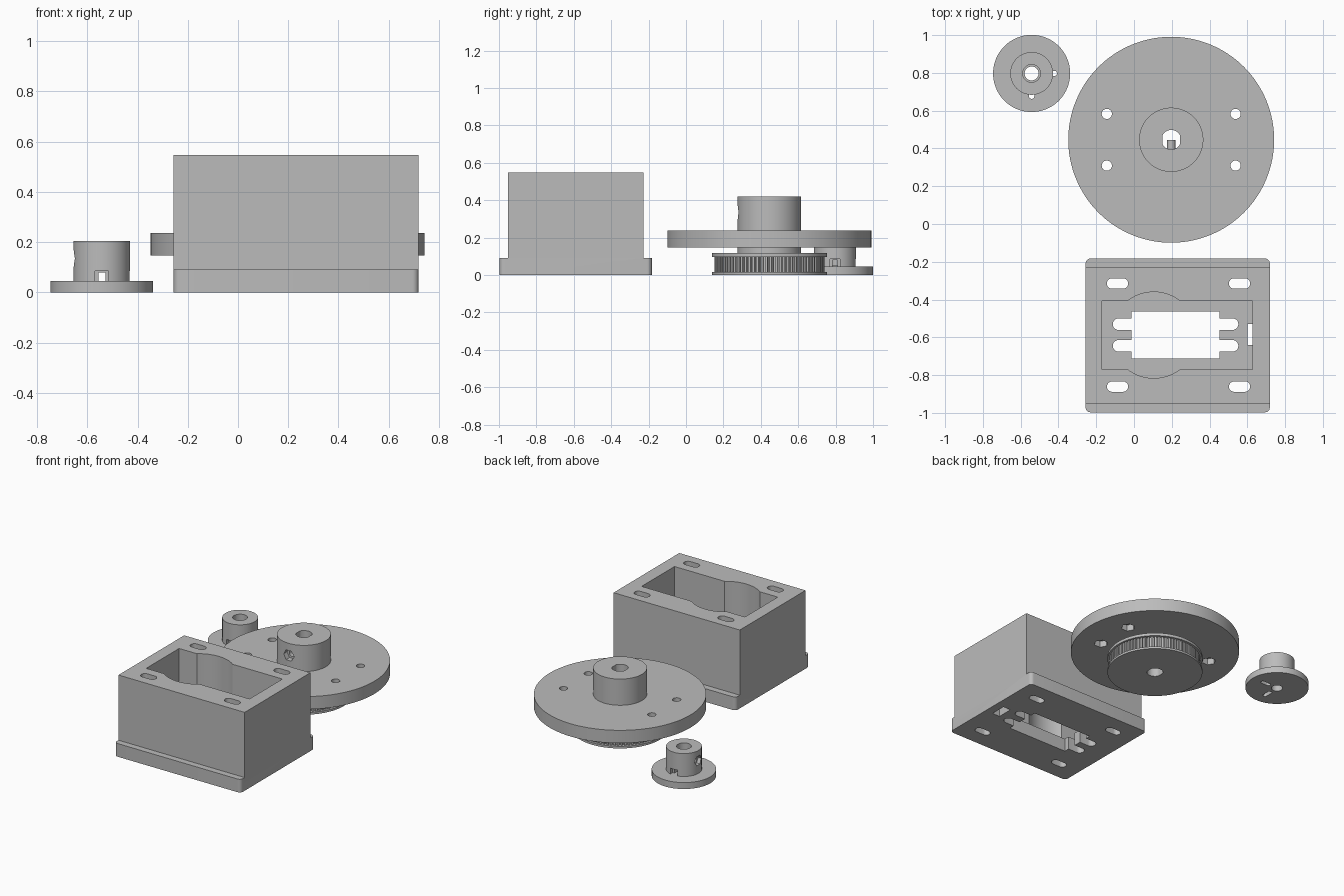
import bpy, bmesh, math
from mathutils import Matrix, Vector

if "Cube" in bpy.data.objects:
    bpy.data.objects.remove(bpy.data.objects["Cube"])

grey = bpy.data.materials.new("plain grey")
grey.diffuse_color = (0.5, 0.5, 0.5, 1)
grey.use_nodes = True
grey.node_tree.nodes["Principled BSDF"].inputs["Base Color"].default_value = grey.diffuse_color


def make(name, bm):
    bmesh.ops.recalc_face_normals(bm, faces=bm.faces)
    me = bpy.data.meshes.new(name)
    bm.to_mesh(me)
    bm.free()
    me.materials.append(grey)
    ob = bpy.data.objects.new(name, me)
    bpy.context.collection.objects.link(ob)
    return ob


def prism(name, pts, z0, z1, matrix=None):
    """Extrude a closed 2D outline from z0 to z1."""
    bm = bmesh.new()
    face = bm.faces.new([bm.verts.new((x, y, z0)) for x, y in pts])
    top = bmesh.ops.extrude_face_region(bm, geom=[face])["geom"]
    bmesh.ops.translate(bm, vec=(0, 0, z1 - z0),
                        verts=[v for v in top if isinstance(v, bmesh.types.BMVert)])
    if matrix:
        bm.transform(matrix)
    return make(name, bm)


def circle(cx, cy, r, n=48):
    return [(cx + r * math.cos(2 * math.pi * i / n), cy + r * math.sin(2 * math.pi * i / n))
            for i in range(n)]


def rect(x0, x1, y0, y1):
    return [(x0, y0), (x1, y0), (x1, y1), (x0, y1)]


def slot(cx, cy, length, width, n=10):
    """Rounded slot outline along x."""
    r, h, pts = width / 2, length / 2 - width / 2, []
    for side in (1, -1):
        for i in range(n + 1):
            a = -math.pi / 2 + math.pi * i / n
            pts.append((cx + side * (h + r * math.cos(a)), cy + side * r * math.sin(a)))
    return pts


def combine(ob, other, op="DIFFERENCE"):
    mod = ob.modifiers.new("combine", "BOOLEAN")
    mod.operation, mod.solver, mod.object = op, "EXACT", other
    bpy.context.view_layer.objects.active = ob
    bpy.ops.object.modifier_apply(modifier=mod.name)
    bpy.data.objects.remove(other, do_unlink=True)


def cut(ob, pts, z0, z1, matrix=None):
    combine(ob, prism("cutter", pts, z0, z1, matrix))


def lathe(name, profile, cx, cy, n=128):
    """Revolve an (r, z) profile that starts and ends on the axis."""
    bm = bmesh.new()
    vs = [bm.verts.new((r, 0, z)) for r, z in profile]
    es = [bm.edges.new(p) for p in zip(vs, vs[1:])]
    bmesh.ops.spin(bm, geom=vs + es, cent=(0, 0, 0), axis=(0, 0, 1),
                   angle=2 * math.pi, steps=n, use_merge=True)
    bmesh.ops.remove_doubles(bm, verts=bm.verts, dist=1e-5)
    bmesh.ops.translate(bm, verts=bm.verts, vec=(cx, cy, 0))
    return make(name, bm)


def side_matrix(cx, cy, z, direction):
    """Place a cutter's z axis along a horizontal direction."""
    q = Vector(direction).to_track_quat("Z", "Y")
    return Matrix.Translation((cx, cy, z)) @ q.to_matrix().to_4x4()


# Motor housing: stepped section run along x, base corners rounded
section = [(-0.997, 0), (-0.183, 0), (-0.183, 0.092), (-0.228, 0.092),
           (-0.228, 0.547), (-0.953, 0.547), (-0.953, 0.092), (-0.997, 0.092)]
along_x = Matrix(((0, 0, 1, 0), (1, 0, 0, 0), (0, 1, 0, 0), (0, 0, 0, 1)))
housing = prism("motor_housing", section, -0.256, 0.719, along_x)
bm = bmesh.new()
bm.from_mesh(housing.data)
corners = [e for e in bm.edges if max(v.co.z for v in e.verts) < 0.1
           and abs(e.verts[0].co.z - e.verts[1].co.z) > 0.05]
bmesh.ops.bevel(bm, geom=corners, offset=0.025, segments=6, profile=0.5, affect="EDGES")
bm.to_mesh(housing.data)
bm.free()

# Motor pocket with round bulge, floor opening, screw slots and wire exit
FLOOR = 0.092
cut(housing, rect(-0.17, 0.628, -0.77, -0.407), FLOOR, 0.7)
cut(housing, circle(0.105, -0.588, 0.228, 96), FLOOR, 0.7)
cut(housing, rect(-0.013, 0.453, -0.713, -0.463), -0.1, 0.2)
for y in (-0.53, -0.645):
    cut(housing, slot(0.22, y, 0.665, 0.062), -0.1, 0.2)
cut(housing, rect(0.602, 0.66, -0.64, -0.53), -0.1, 0.085)
cut(housing, rect(0.602, 0.628, -0.64, -0.53), 0.05, 0.2)
for x in (-0.087, 0.559):
    for y in (-0.315, -0.861):
        cut(housing, slot(x, y, 0.113, 0.055), -0.1, 0.7)

# Turntable wheel with hub and belt pulley
WX, WY = 0.197, 0.446
wheel = lathe("pulley_wheel", [
    (0, 0), (0.308, 0), (0.308, 0.015), (0.27, 0.015), (0.27, 0.097), (0.308, 0.097),
    (0.308, 0.117), (0.17, 0.117), (0.17, 0.148), (0.545, 0.148), (0.545, 0.237),
    (0.17, 0.237), (0.17, 0.42), (0, 0.42)], WX, WY)
TEETH, teeth = 80, []
for i in range(TEETH):
    for f, r in ((0, 0.294), (0.5, 0.294), (0.6, 0.284), (0.9, 0.284)):
        a = 2 * math.pi * (i + f) / TEETH
        teeth.append((WX + r * math.cos(a), WY + r * math.sin(a)))
combine(wheel, prism("belt_teeth", teeth, 0.008, 0.106), "UNION")

# Flattened shaft bore, bolt holes with hexagon nut pockets, set screw
bore = [(max(WX - 0.047, min(WX + 0.047, x)), y) for x, y in circle(WX, WY, 0.052, 46)]
cut(wheel, bore, -0.1, 0.6)
for sx in (-1, 1):
    for sy in (-1, 1):
        x, y = WX + sx * 0.341, WY + sy * 0.137
        cut(wheel, circle(x, y, 0.027, 24), 0.1, 0.3)
        cut(wheel, circle(x, y, 0.046, 6), 0.125, 0.192)
screw = side_matrix(WX, WY, 0.335, (0, -1, 0))
cut(wheel, circle(0, 0, 0.022, 24), 0, 0.3, screw)
cut(wheel, circle(0, 0, 0.04, 6), 0.13, 0.3, screw)

# Small flanged shaft hub
HX, HY = -0.542, 0.797
hub = lathe("flanged_hub", [(0, 0), (0.204, 0), (0.204, 0.045), (0.113, 0.045),
                            (0.113, 0.205), (0, 0.205)], HX, HY, 96)
cut(hub, circle(HX, HY, 0.037, 32), -0.1, 0.3)
cut(hub, circle(HX, HY, 0.047, 32), 0.05, 0.3)

# Four radial slots in the flange with notches in the hub wall
for k in range(4):
    m = Matrix.Translation((HX, HY, 0)) @ Matrix.Rotation(k * math.pi / 2, 4, "Z")
    cut(hub, slot(0.097, 0, 0.075, 0.028), -0.1, 0.08, m)
    cut(hub, rect(0.02, 0.1, -0.014, 0.014), 0.045, 0.08, m)
    cut(hub, rect(0.085, 0.135, -0.027, 0.027), 0.045, 0.086, m)
screw = side_matrix(HX, HY, 0.135, (-1, 0, 0))
cut(hub, circle(0, 0, 0.02, 24), 0, 0.3, screw)
cut(hub, circle(0, 0, 0.036, 6), 0.085, 0.3, screw)

# Smooth round walls, crisp edges
for ob in (housing, wheel, hub):
    bpy.ops.object.select_all(action="DESELECT")
    ob.select_set(True)
    bpy.context.view_layer.objects.active = ob
    bpy.ops.object.shade_smooth_by_angle(angle=math.radians(25))
